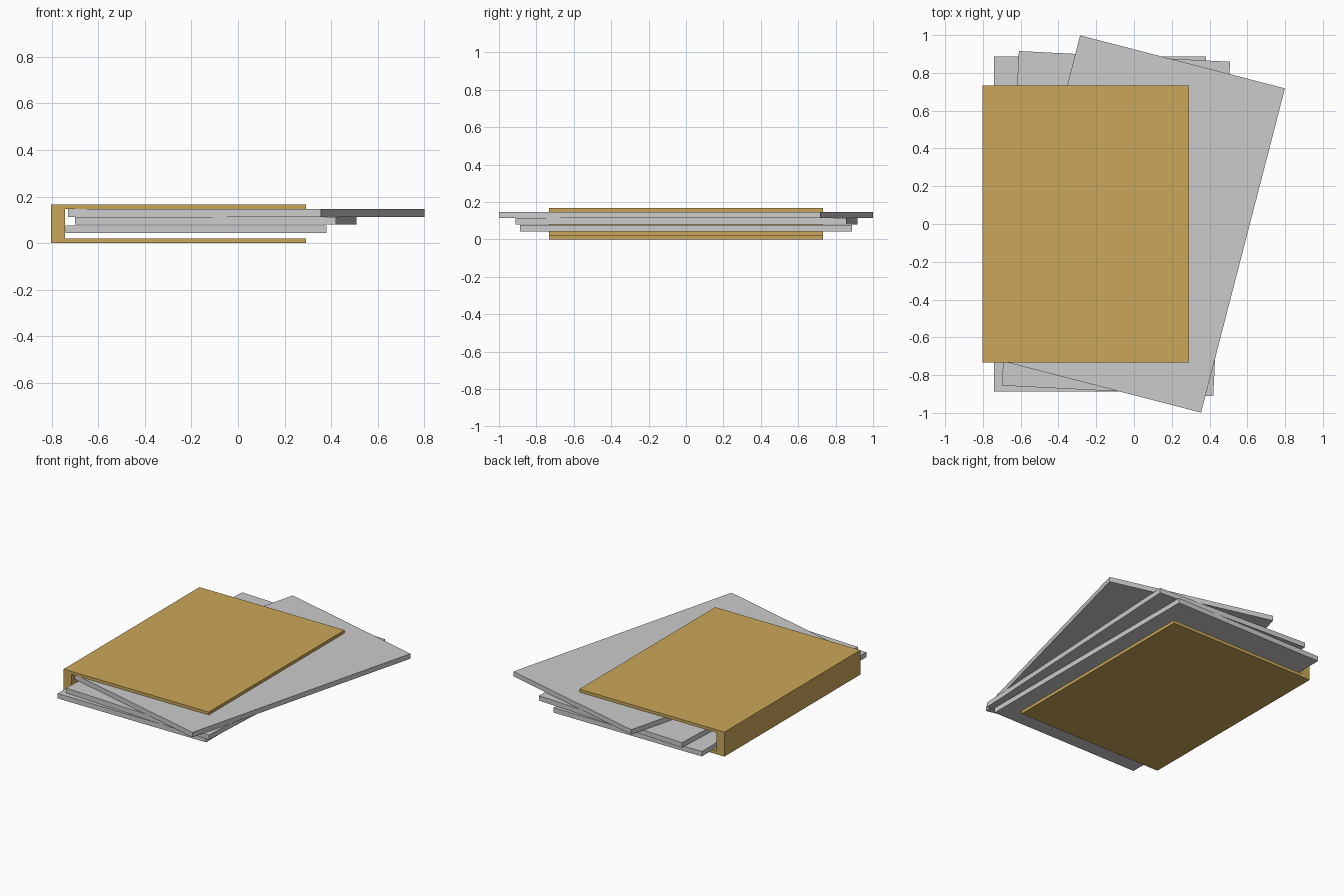
import bpy, bmesh
from math import radians

if "Cube" in bpy.data.objects:
    bpy.data.objects.remove(bpy.data.objects["Cube"])

tan = bpy.data.materials.new("tan_cover")
tan.diffuse_color = (0.60, 0.39, 0.10, 1)
tan.use_nodes = True
tan.node_tree.nodes["Principled BSDF"].inputs["Base Color"].default_value = tan.diffuse_color


def make_object(name, bm, mat=None):
    bmesh.ops.recalc_face_normals(bm, faces=bm.faces)
    mesh = bpy.data.meshes.new(name)
    bm.to_mesh(mesh)
    bm.free()
    obj = bpy.data.objects.new(name, mesh)
    bpy.context.collection.objects.link(obj)
    if mat:
        mesh.materials.append(mat)
    return obj


def sheet(name, x, y, z0, angle):
    """Flat rectangular slab, turned about z."""
    w, d, h = 1.12, 1.773, 0.0335
    bm = bmesh.new()
    bmesh.ops.create_cube(bm, size=1)
    bmesh.ops.scale(bm, vec=(w, d, h), verts=bm.verts)
    obj = make_object(name, bm)
    obj.location = (x, y, z0 + h / 2)
    obj.rotation_euler.z = radians(angle)


# Folded cover: C-shaped profile extruded along y
x0, xs, x1 = -0.803, -0.742, 0.292
zb, zt, top, half = 0.021, 0.147, 0.167, 0.732
profile = [(x0, 0), (x1, 0), (x1, zb), (xs, zb),
           (xs, zt), (x1, zt), (x1, top), (x0, top)]
bm = bmesh.new()
face = bm.faces.new([bm.verts.new((x, -half, z)) for x, z in profile])
ext = bmesh.ops.extrude_face_region(bm, geom=[face])
bmesh.ops.translate(bm, vec=(0, 2 * half, 0),
                    verts=[v for v in ext["geom"] if isinstance(v, bmesh.types.BMVert)])
make_object("folded_cover", bm, tan)

# Fanned sheets, bottom to top
sheet("bottom_sheet", -0.18, 0, 0.043, 0)
sheet("middle_sheet", -0.095, 0.002, 0.0798, -2.9)
sheet("top_sheet", 0.035, 0, 0.1134, -14.5)
